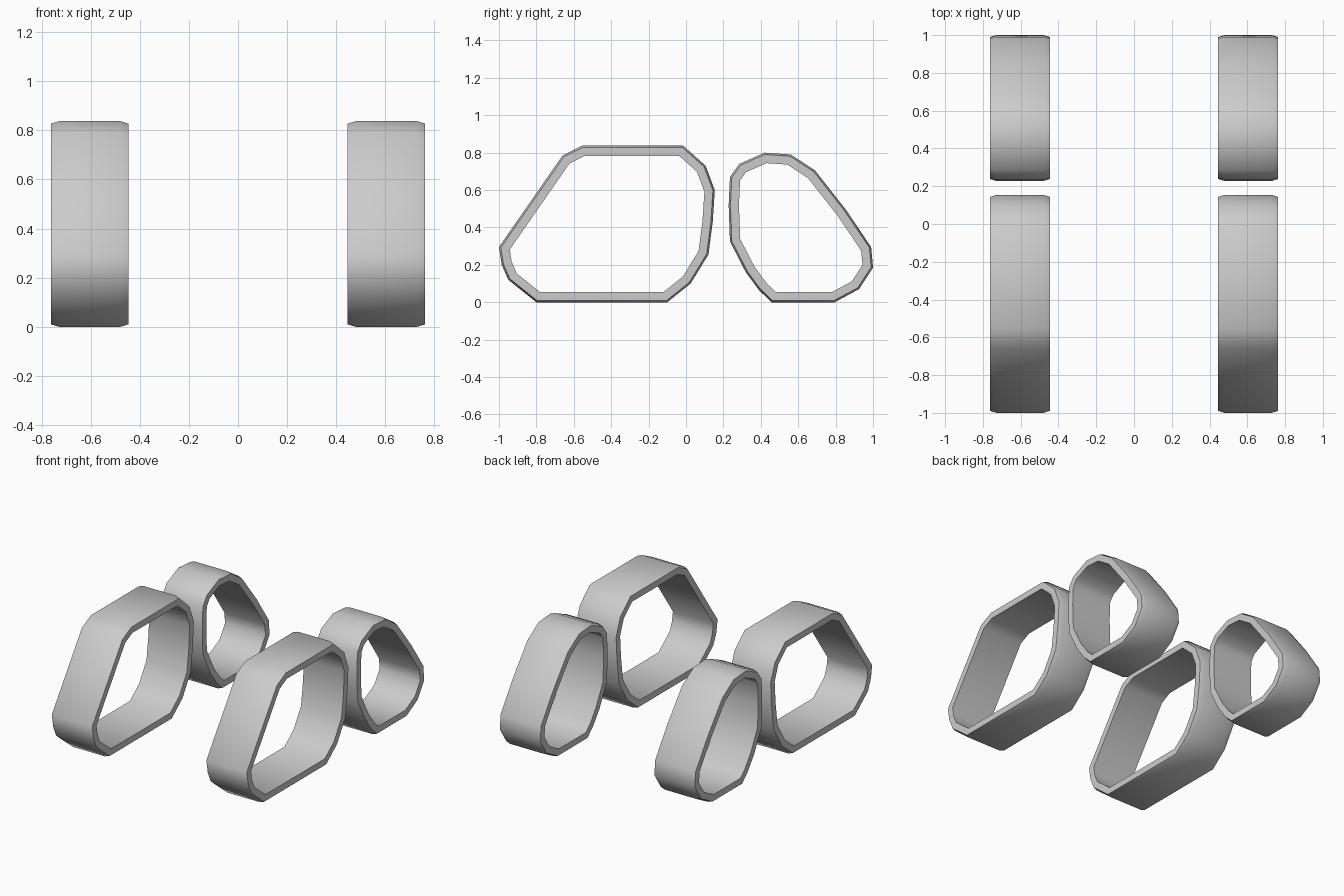
import bpy, bmesh
from mathutils import Vector

if "Cube" in bpy.data.objects:
    bpy.data.objects.remove(bpy.data.objects["Cube"])

# Outer outlines in (y, z), listed clockwise
FRONT = [(-1, .295), (-.66, .785), (-.555, .837), (-.015, .837), (.105, .73),
         (.154, .60), (.143, .43), (.12, .255), (.025, .10), (-.10, 0),
         (-.80, 0), (-.95, .12), (-.985, .20)]
REAR = [(.235, .67), (.285, .74), (.42, .80), (.56, .79), (.69, .705),
        (.855, .495), (.99, .295), (1, .185), (.925, .07), (.795, 0),
        (.458, 0), (.39, .065), (.32, .16), (.235, .325), (.228, .52)]

# Band cross-section: (offset across the width, inset from the outline)
SECTION = [(-.158, .010), (-.125, 0), (.125, 0), (.158, .010),
           (.158, .055), (-.158, .055)]


def inset(points, d):
    """Move every edge of a clockwise outline inward by d."""
    pts = [Vector(p) for p in points]
    result = []
    for i, p in enumerate(pts):
        a = (p - pts[i - 1]).normalized()
        b = (pts[(i + 1) % len(pts)] - p).normalized()
        na, nb = Vector((a.y, -a.x)), Vector((b.y, -b.x))
        result.append(p + (na + nb) * d / (1 + na.dot(nb)))
    return result


def window_frame(name, outline, x):
    bm = bmesh.new()
    rings = [[bm.verts.new((x + dx, p.x, p.y)) for p in inset(outline, d)]
             for dx, d in SECTION]
    n = len(outline)
    for k, ring in enumerate(rings):
        nxt = rings[(k + 1) % len(rings)]
        for i in range(n):
            j = (i + 1) % n
            bm.faces.new((ring[i], ring[j], nxt[j], nxt[i]))
    bmesh.ops.recalc_face_normals(bm, faces=bm.faces)
    mesh = bpy.data.meshes.new(name)
    bm.to_mesh(mesh)
    bm.free()
    obj = bpy.data.objects.new(name, mesh)
    bpy.context.collection.objects.link(obj)
    bpy.context.view_layer.objects.active = obj
    obj.select_set(True)
    bpy.ops.object.shade_smooth_by_angle(angle=0.87)
    obj.select_set(False)


# Two window surrounds on each side
for side, x in (("left", -.604), ("right", .604)):
    window_frame("front_window_frame_" + side, FRONT, x)
    window_frame("rear_window_frame_" + side, REAR, x)
